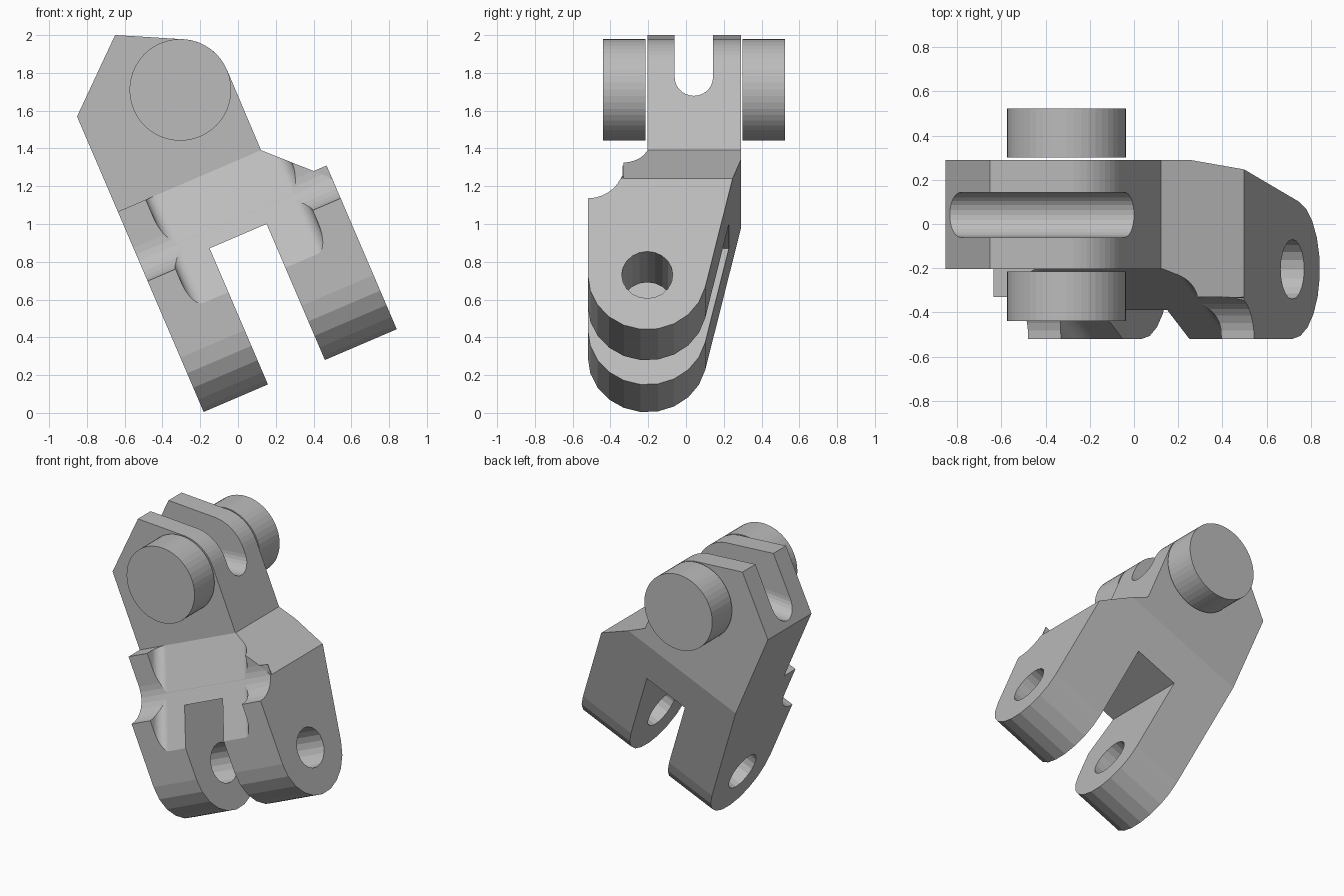
import bpy, bmesh
from math import radians, cos, sin, pi
from mathutils import Vector

cube = bpy.data.objects.get("Cube")
if cube:
    bpy.data.objects.remove(cube, do_unlink=True)

grey = bpy.data.materials.new("plain grey")
grey.use_nodes = True
grey.diffuse_color = (0.5, 0.5, 0.5, 1)
grey.node_tree.nodes["Principled BSDF"].inputs["Base Color"].default_value = (0.5, 0.5, 0.5, 1)

TILT = radians(23.2)


def tilted(u, y, v):
    """Point in the bracket's own leaning frame: u across, v along."""
    return Vector((u * cos(TILT) - v * sin(TILT), y, u * sin(TILT) + v * cos(TILT)))


def arc(cx, cy, r, start, end, steps):
    angles = [radians(start + (end - start) * i / steps) for i in range(steps + 1)]
    return [(cx + r * cos(a), cy + r * sin(a)) for a in angles]


def prism(name, ring, sweep):
    """Solid made by sweeping a closed outline along a vector."""
    bm = bmesh.new()
    face = bm.faces.new([bm.verts.new(p) for p in ring])
    out = bmesh.ops.extrude_face_region(bm, geom=[face])
    moved = [g for g in out["geom"] if isinstance(g, bmesh.types.BMVert)]
    bmesh.ops.translate(bm, verts=moved, vec=sweep)
    bmesh.ops.recalc_face_normals(bm, faces=bm.faces)
    mesh = bpy.data.meshes.new(name)
    bm.to_mesh(mesh)
    bm.free()
    mesh.materials.append(grey)
    obj = bpy.data.objects.new(name, mesh)
    bpy.context.collection.objects.link(obj)
    return obj


def across(name, outline, u0, u1):
    """Sweep a (y, v) outline across the bracket."""
    return prism(name, [tilted(u0, y, v) for y, v in outline],
                 tilted(u1, 0, 0) - tilted(u0, 0, 0))


def through(name, outline, y0, y1):
    """Sweep a (u, v) outline from front to back."""
    return prism(name, [tilted(u, y0, v) for u, v in outline], Vector((0, y1 - y0, 0)))


def cut(body, cutters):
    for c in cutters:
        mod = body.modifiers.new("cut", "BOOLEAN")
        mod.object, mod.operation, mod.solver = c, "DIFFERENCE", "EXACT"
        c.hide_render = True
    dg = bpy.context.evaluated_depsgraph_get()
    mesh = bpy.data.meshes.new_from_object(body.evaluated_get(dg))
    body.modifiers.clear()
    body.data = mesh
    for c in cutters:
        bpy.data.objects.remove(c, do_unlink=True)


LEFT, RIGHT, MID = -0.165, 0.947, 0.391
SHOULDER = 1.23

# Forked lower body: rounded toe, sloping back, concave step at the front
side = arc(-0.205, 0.389, 0.315, 180, 347, 10)
side += [(0.29, 1.13), (0.29, SHOULDER), (-0.33, SHOULDER)]
side += arc(-0.52, 1.02, 0.19, 0, -90, 8)
fork = across("forked_body", side, LEFT, RIGHT)

gap = through("gap_cutter", [(0.205, -0.2), (0.533, -0.2), (0.533, 0.86), (0.205, 0.86)], -1, 1)
corner = through("corner_cutter", [(0.66, SHOULDER), (0.66, 1.5), (1.3, 1.5), (1.3, 0.594)], -1, 1)
hole = across("hole_cutter", arc(-0.205, 0.389, 0.135, 0, 342, 19), -0.5, 1.3)

# Sloping front recess with rounded inner corners
down = Vector((0, -0.457, -0.889))
out = Vector((0, -0.889, 0.457))
half, fillet = 0.395, 0.065
trough = [(-half, 0.8)] + arc(-half + fillet, fillet, fillet, 180, 270, 8)
trough += [(-u, h) for u, h in reversed(trough)]
ring = []
for u, h in trough:
    p = Vector((0, -0.2, SHOULDER)) + out * h - down * 0.5
    ring.append(tilted(MID + u, p.y, p.z))
recess = prism("recess_cutter", ring, tilted(0, down.y, down.z) * 1.5)
cut(fork, [gap, corner, hole, recess])

# Thin lip above the step on the bevelled corner
through("step_lip", [(0.872, 1.019), (RIGHT, 1.019), (RIGHT, 0.944)], -0.335, -0.33)

# Upper block with a peaked, rounded head
head = [(LEFT, SHOULDER), (0.66, SHOULDER)]
head += arc(0.393, 1.692, 0.269, 0, 66.8, 10)
head += [(0.19, 2.095), (LEFT, 1.778)]
block = through("upper_block", head, -0.203, 0.29)

# Round-bottomed groove running over the head
groove = [(0.143, 0.9), (-0.06, 0.9)] + arc(0.0415, 0.1, 0.1015, 180, 360, 14)
start, end = Vector((-1.03, 0, 1.593)), Vector((0.2, 0, 1.697))
slot = prism("groove_cutter", [start + Vector((0, y, z)) for y, z in groove], end - start)
cut(block, [slot])

# Side pins
for name, y0, y1 in (("front_pin", -0.44, -0.215), ("back_pin", 0.3, 0.523)):
    through(name, arc(0.393, 1.692, 0.269, 0, 352.5, 47), y0, y1)
